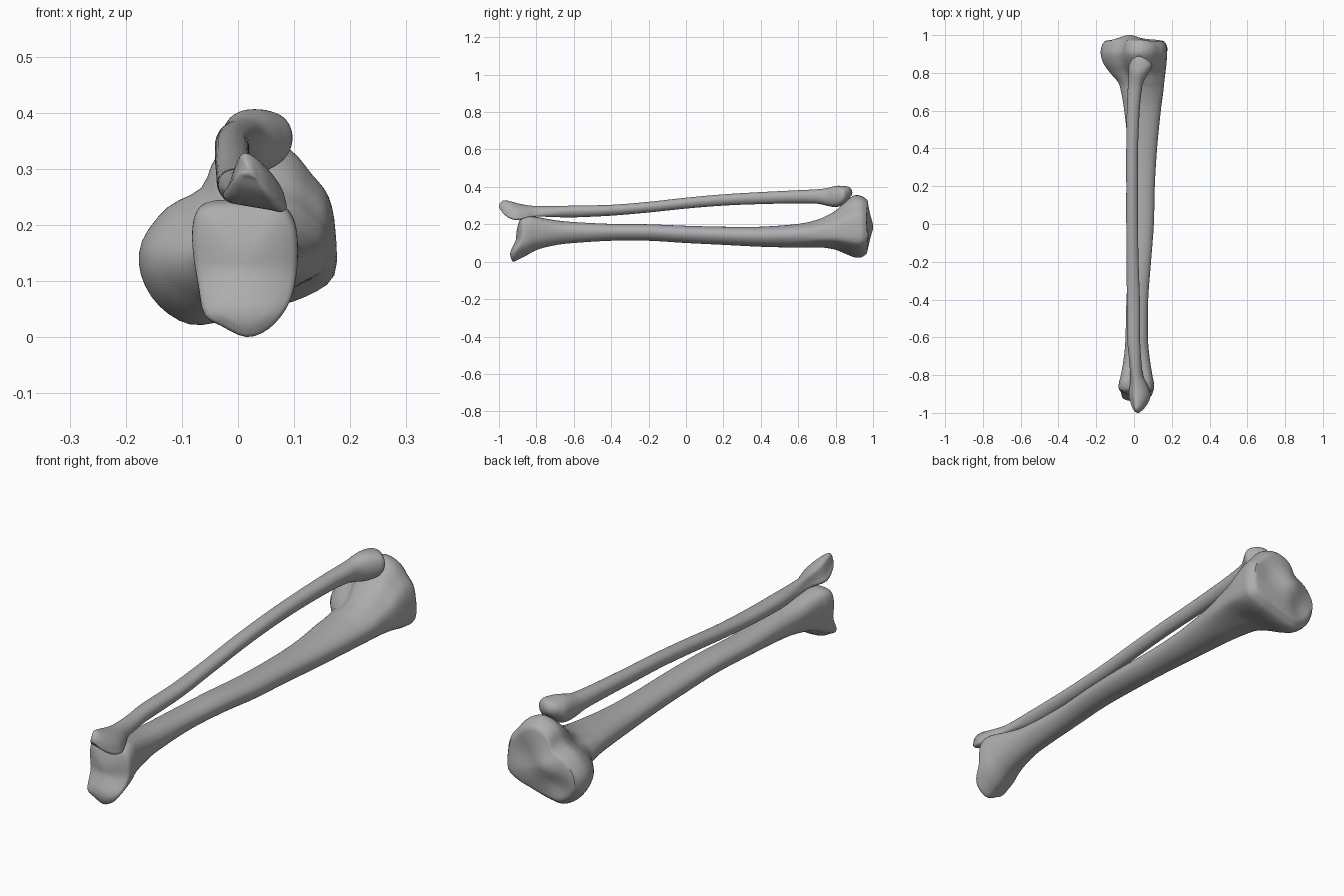
import bpy, bmesh, math

cube = bpy.data.objects.get("Cube")
if cube:
    bpy.data.objects.remove(cube, do_unlink=True)

bone = bpy.data.materials.new("bone_grey")
bone.use_nodes = True
tone = (0.42, 0.42, 0.42, 1)
bone.diffuse_color = tone
bone.node_tree.nodes["Principled BSDF"].inputs["Base Color"].default_value = tone


def smooth(t):
    t = min(max(t, 0), 1)
    return t * t * (3 - 2 * t)


def catmull(a, b, c, d, t):
    """Smooth interpolation from b to c for equal-length tuples."""
    return tuple(
        q + t / 2 * (r - p + t * (2 * p - 5 * q + 4 * r - s + t * (3 * (q - r) + s - p)))
        for p, q, r, s in zip(a, b, c, d))


def densify(points, steps, closed=False):
    n, result = len(points), []
    for i in range(n if closed else n - 1):
        if closed:
            quad = [points[(i + k) % n] for k in (-1, 0, 1, 2)]
        else:
            quad = [points[min(max(i + k, 0), n - 1)] for k in (-1, 0, 1, 2)]
        result += [catmull(*quad, k / steps) for k in range(steps)]
    return result if closed else result + [points[-1]]


def unit_outline(points):
    """Fit a closed outline into the box from -1 to 1."""
    points = densify(points, 3, closed=True)
    spans = [(min(axis), max(axis)) for axis in zip(*points)]
    return [tuple((2 * v - lo - hi) / (hi - lo) for v, (lo, hi) in zip(p, spans))
            for p in points]


def lobed(count, amount):
    """Rounded outline with a number of soft ridges, one pointing down."""
    points = []
    for i in range(16):
        a = math.tau * i / 16
        r = 1 + amount * math.cos(count * (a + math.pi / 2))
        points.append((r * math.cos(a), r * math.sin(a)))
    return unit_outline(points)


def mix(a, b, t):
    return [(p[0] + (q[0] - p[0]) * t, p[1] + (q[1] - p[1]) * t) for p, q in zip(a, b)]


def make_bone(name, stations, shaft, front_end, back_end, cap_depth, warp):
    """Loft stations of (y, left, right, bottom, top) in hundredths."""
    rings = []
    for row in densify(stations, 5):
        y, x0, x1, z0, z1 = (v / 100 for v in row)
        outline = mix(shaft, front_end, smooth((-0.62 - y) / 0.25))
        outline = mix(outline, back_end, smooth((y - 0.55) / 0.32))
        rings.append([((x0 + x1 + u * (x1 - x0)) / 2, y, (z0 + z1 + v * (z1 - z0)) / 2)
                      for u, v in outline])

    # Rounded caps made of shrinking rings
    def cap(ring, direction):
        n = len(ring)
        cx, cz = sum(p[0] for p in ring) / n, sum(p[2] for p in ring) / n
        return [[(cx + (x - cx) * s, y + direction * cap_depth * (1 - s * s),
                  cz + (z - cz) * s) for x, y, z in ring]
                for s in (0.9, 0.75, 0.6, 0.45, 0.3, 0.15, 0.03)]

    rings = cap(rings[0], -1)[::-1] + rings + cap(rings[-1], 1)
    bm = bmesh.new()
    loops = [[bm.verts.new(warp(*p)) for p in ring] for ring in rings]
    for a, b in zip(loops, loops[1:]):
        for i in range(len(a)):
            bm.faces.new((a[i - 1], a[i], b[i], b[i - 1]))
    bm.faces.new(loops[0])
    bm.faces.new(loops[-1])
    bmesh.ops.recalc_face_normals(bm, faces=bm.faces)
    mesh = bpy.data.meshes.new(name)
    bm.to_mesh(mesh)
    bm.free()
    mesh.materials.append(bone)
    obj = bpy.data.objects.new(name, mesh)
    bpy.context.collection.objects.link(obj)
    bpy.ops.object.select_all(action='DESELECT')
    obj.select_set(True)
    bpy.context.view_layer.objects.active = obj
    bpy.ops.object.shade_smooth_by_angle(angle=math.radians(50))
    return obj


# Shin bone: two-lobed knee end, squarish ankle end
knee_outline = unit_outline([
    (17.2, 19), (16, 25), (13, 29), (9, 33.5), (3, 35.5), (-3.5, 32.5), (-6.5, 26.5),
    (-12.5, 23), (-17, 17), (-17.2, 11), (-14, 5.5), (-8.5, 2.2), (-2, 3), (5, 5),
    (12, 7.2), (17, 11)])
ankle_outline = unit_outline([
    (10.5, 15), (10, 20), (8, 23), (4.5, 23.8), (0, 24), (-4.5, 23.8), (-7, 22.5),
    (-8, 19), (-7.8, 14), (-7, 9), (-6, 4), (-3, 2), (1.5, 0), (5.5, 1.5), (8.5, 5),
    (10, 9)])


def shin_warp(x, y, z):
    # Inner ankle knob reaches past the joint face
    if y < -0.8:
        y -= 0.045 * smooth((-0.8 - y) / 0.08) * smooth((0.13 - z) / 0.1)
    # Knee plateau: two shallow dishes and a broad raised centre
    if y > 0.93:
        def bump(cx, cz, size):
            return math.exp(-((x - cx) ** 2 + (z - cz) ** 2) / size)
        lift = 0.016 * bump(-0.03, 0.19, 0.003)
        lift -= 0.016 * (bump(-0.08, 0.11, 0.003) + bump(0.08, 0.21, 0.004))
        y += lift * smooth((y - 0.93) / 0.04)
    return x, y, z


make_bone("shin_bone", [
    (-89, -6, 8.5, 1.5, 22), (-87.5, -8, 10.5, 0, 23.7), (-84, -8, 10.5, 2.8, 24.5),
    (-80, -7, 9.7, 6.2, 24), (-70, -5.3, 8.2, 8.8, 22.2), (-60, -4.5, 7.4, 10, 21.2),
    (-40, -4, 7.5, 11.2, 20.2), (-20, -2.8, 9, 11.2, 20), (0, -2, 10.5, 10, 19.2),
    (20, -2, 11, 9, 18.7), (40, -3, 12.2, 8, 18.7), (60, -5.2, 14.2, 7.5, 20.2),
    (70, -7, 15.6, 7.5, 22.4), (75, -8.5, 16.1, 7.2, 24.5), (80, -12.7, 16.7, 6.3, 27.3),
    (85, -16.2, 17.2, 4.3, 32), (90, -17.6, 17.5, 2.4, 35.4), (94, -17.2, 17.5, 2.4, 35),
    (97, -15.6, 15.8, 4.5, 33),
], lobed(3, 0.03), ankle_outline, knee_outline, 0.018, shin_warp)

# Calf bone: slanted ankle tip, knobbed upper head
tip_outline = unit_outline([
    (8.8, 24), (8, 27), (6, 30), (3.5, 32), (1, 32.8), (-0.5, 32), (-1.2, 30),
    (-2, 27.5), (-3, 25.5), (-2, 24), (0, 23.4), (3, 22.8), (6, 22.2), (7.5, 21.8),
    (8.5, 22), (9, 22.8)])

make_bone("calf_bone", [
    (-99.3, 0.5, 3.5, 28, 31.5), (-97.5, -0.8, 5.5, 25.5, 32.8),
    (-94, -2, 7.8, 23, 32.3), (-90, -2.7, 8.7, 22.3, 31.2), (-85, -2.2, 7, 23.3, 30.2),
    (-80, -2, 4.8, 24, 29.8), (-70, -2.8, 3.7, 23.8, 29.7), (-60, -3.6, 3.2, 23.7, 30),
    (-40, -3.8, 3.1, 24.6, 30.4), (-20, -3.9, 2.4, 26.3, 32), (0, -4.1, 2.1, 28.4, 34.2),
    (20, -4.1, 2, 30, 36), (40, -4.1, 2.1, 30.8, 37.2), (60, -3.8, 3, 31.2, 38.2),
    (70, -3.4, 4, 31, 38.7), (75, -3.1, 5, 30, 39.3), (80, -2.9, 7.8, 29.2, 40.5),
    (84, -2.7, 9.7, 30.5, 40.5), (87, -1, 7.2, 33.5, 40), (88.2, 0.5, 5, 35, 39),
], lobed(3, 0.025), tip_outline, lobed(4, -0.02), 0.007, lambda x, y, z: (x, y, z))
